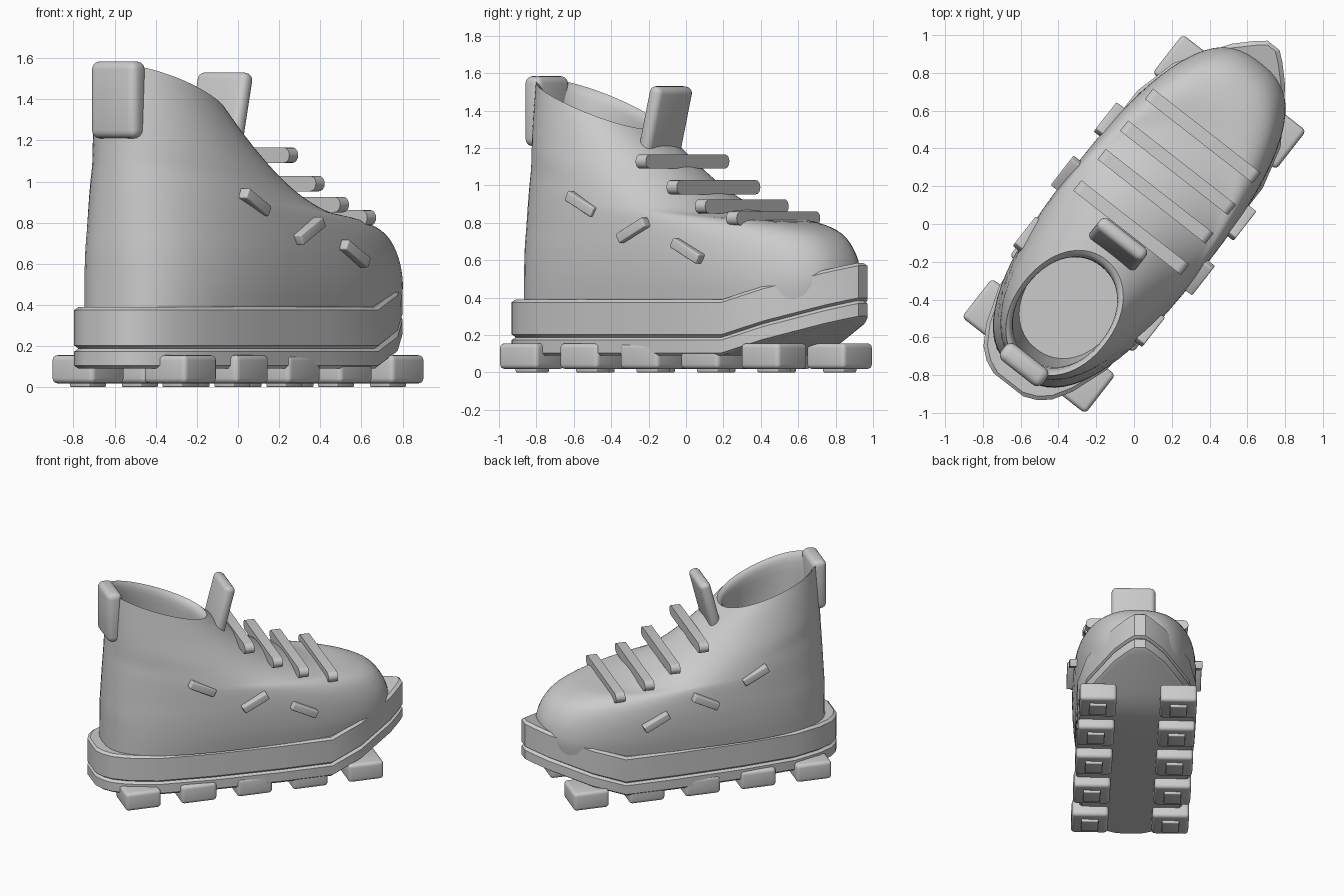
import bpy, bmesh
from math import cos, sin, pi, radians, copysign
from mathutils import Matrix, Vector

cube = bpy.data.objects.get("Cube")
if cube:
    bpy.data.objects.remove(cube, do_unlink=True)

grey = bpy.data.materials.new("plain grey")
grey.use_nodes = True
grey.diffuse_color = (0.6, 0.6, 0.6, 1)
grey.node_tree.nodes["Principled BSDF"].inputs["Base Color"].default_value = (0.6, 0.6, 0.6, 1)

# The boot is modelled with its toe along +x, then turned to its final heading
HEADING = Matrix.Rotation(radians(52), 4, 'Z')


def finish(name, bm, angle=35):
    bmesh.ops.recalc_face_normals(bm, faces=bm.faces)
    bm.transform(HEADING)
    mesh = bpy.data.meshes.new(name)
    bm.to_mesh(mesh)
    bm.free()
    mesh.materials.append(grey)
    obj = bpy.data.objects.new(name, mesh)
    bpy.context.collection.objects.link(obj)
    bpy.ops.object.select_all(action='DESELECT')
    obj.select_set(True)
    bpy.context.view_layer.objects.active = obj
    bpy.ops.object.shade_smooth_by_angle(angle=radians(angle))
    return obj


def block(name, size, loc, rot=0, bevel=0.02, along=None):
    """Rounded box, tilted about its side axis; 'along' limits which edges are rounded."""
    bm = bmesh.new()
    bmesh.ops.create_cube(bm, size=1)
    bm.transform(Matrix.Diagonal((*size, 1)))
    edges = [e for e in bm.edges if along is None
             or abs((e.verts[0].co - e.verts[1].co).normalized()[along]) > 0.9]
    bmesh.ops.bevel(bm, geom=edges, offset=bevel, segments=4, profile=0.5, affect='EDGES')
    bm.transform(Matrix.Translation(loc) @ Matrix.Rotation(rot, 4, 'Y'))
    return finish(name, bm)


# Sole layers: half outline (along, half width), bent upward ahead of the ball
OUTLINE = [(-1.08, .10), (-1.05, .17), (-1.0, .23), (-.9, .29), (-.7, .36), (-.3, .40),
           (.2, .42), (.57, .42), (.8, .36), (1.07, .18), (1.16, .09), (1.2, .04)]


def sole(name, low, high, inset):
    bm = bmesh.new()
    rows = []
    for z, shrink in ((low, inset), (low + .015, 0), (high - .015, 0), (high, inset)):
        row = []
        for u, w in OUTLINE:
            rise = max(0, u - .57) * .31
            u2 = u * (1 - shrink)
            row.append([bm.verts.new((u2, s * (w - shrink), z + rise)) for s in (1, -1)])
        rows.append(row)
    for i in range(len(OUTLINE) - 1):
        for row in (rows[0], rows[-1]):
            bm.faces.new((row[i][0], row[i + 1][0], row[i + 1][1], row[i][1]))
        for a, b in zip(rows, rows[1:]):
            for s in (0, 1):
                bm.faces.new((a[i][s], a[i + 1][s], b[i + 1][s], b[i][s]))
    for a, b in zip(rows, rows[1:]):
        for i in (0, -1):
            bm.faces.new((a[i][0], a[i][1], b[i][1], b[i][0]))
    return finish(name, bm, 25)


sole("outsole", .09, .188, .015)
sole("midsole", .188, .39, .015)

# Upper: tilted rings (heel, toe, heel height, toe height, half width, squareness)
RINGS = [(-1.0, 1.07, .39, .39, .415, 2.7), (-1.0, 1.09, .52, .50, .43, 2.6),
         (-1.0, 1.06, .66, .63, .435, 2.5), (-.995, .97, .78, .74, .43, 2.4),
         (-.99, .80, .90, .80, .42, 2.3), (-.985, .58, 1.0, .82, .405, 2.2),
         (-.98, .38, 1.1, .88, .385, 2.1), (-.975, .18, 1.2, .98, .36, 2.1),
         (-.97, -.03, 1.34, 1.13, .32, 2.1), (-.955, -.24, 1.57, 1.30, .27, 2.1),
         (-.91, -.28, 1.49, 1.25, .245, 2.1), (-.88, -.28, 1.15, 1.05, .26, 2.1),
         (-.84, -.25, .80, .80, .25, 2.1)]
SEGS, STEPS, RIM = 64, 4, 9


def smooth_between(rings):
    """Catmull-Rom interpolation through a list of parameter tuples."""
    out = []
    for i in range(len(rings) - 1):
        p0, p1 = rings[max(i - 1, 0)], rings[i]
        p2, p3 = rings[i + 1], rings[min(i + 2, len(rings) - 1)]
        for k in range(STEPS):
            t = k / STEPS
            out.append([b + .5 * t * (c - a + t * (2 * a - 5 * b + 4 * c - d
                        + t * (3 * (b - c) + d - a))) for a, b, c, d in zip(p0, p1, p2, p3)])
    return out + [rings[-1]]


bm = bmesh.new()
loops = []
for heel, toe, zh, zt, w, n in smooth_between(RINGS[:RIM + 1]) + smooth_between(RINGS[RIM:])[1:]:
    loop = []
    for k in range(SEGS):
        c, s = cos(2 * pi * k / SEGS), sin(2 * pi * k / SEGS)
        f = copysign(abs(c) ** (2 / n), c)
        g = copysign(abs(s) ** (2 / n), s)
        t = (f + 1) / 2
        loop.append(bm.verts.new((heel + (toe - heel) * t, w * g, zh + (zt - zh) * t)))
    loops.append(loop)
for a, b in zip(loops, loops[1:]):
    for k in range(SEGS):
        j = (k + 1) % SEGS
        bm.faces.new((a[k], a[j], b[j], b[k]))
bm.faces.new(loops[0])
bm.faces.new(loops[-1])
finish("upper", bm, 50)

# Tongue and heel pull tab
block("tongue", (.08, .31, .46), (-.15, 0, 1.305), radians(14), .035)
block("heel_tab", (.11, .28, .375), (-.945, 0, 1.397), 0, .04)

# Laces: flat-sided bars with round ends
for i, (u, z) in enumerate([(-.024, 1.128), (.186, .99), (.378, .888), (.592, .824)]):
    block(f"lace_{i + 1}", (.07, .725, .075), (u, 0, z), 0, .036, along=0)

# Side stitches and tread lugs on both sides
for side, label in ((1, "left"), (-1, "right")):
    for i, (u, w, z, tilt) in enumerate([(-.388, .405, .90, 27), (-.01, .445, .76, -27),
                                         (.353, .44, .65, 27)]):
        block(f"{label}_stitch_{i + 1}", (.2, .06, .055), (u, side * w, z), radians(tilt), .008)
    for i in range(5):
        u = -.82 + .41 * i
        block(f"{label}_lug_{i + 1}", (.26, .26, .137), (u, side * .285, .087), 0, .025)
        block(f"{label}_stud_{i + 1}", (.14, .12, .04), (u, side * .285, .02), 0, .008)
